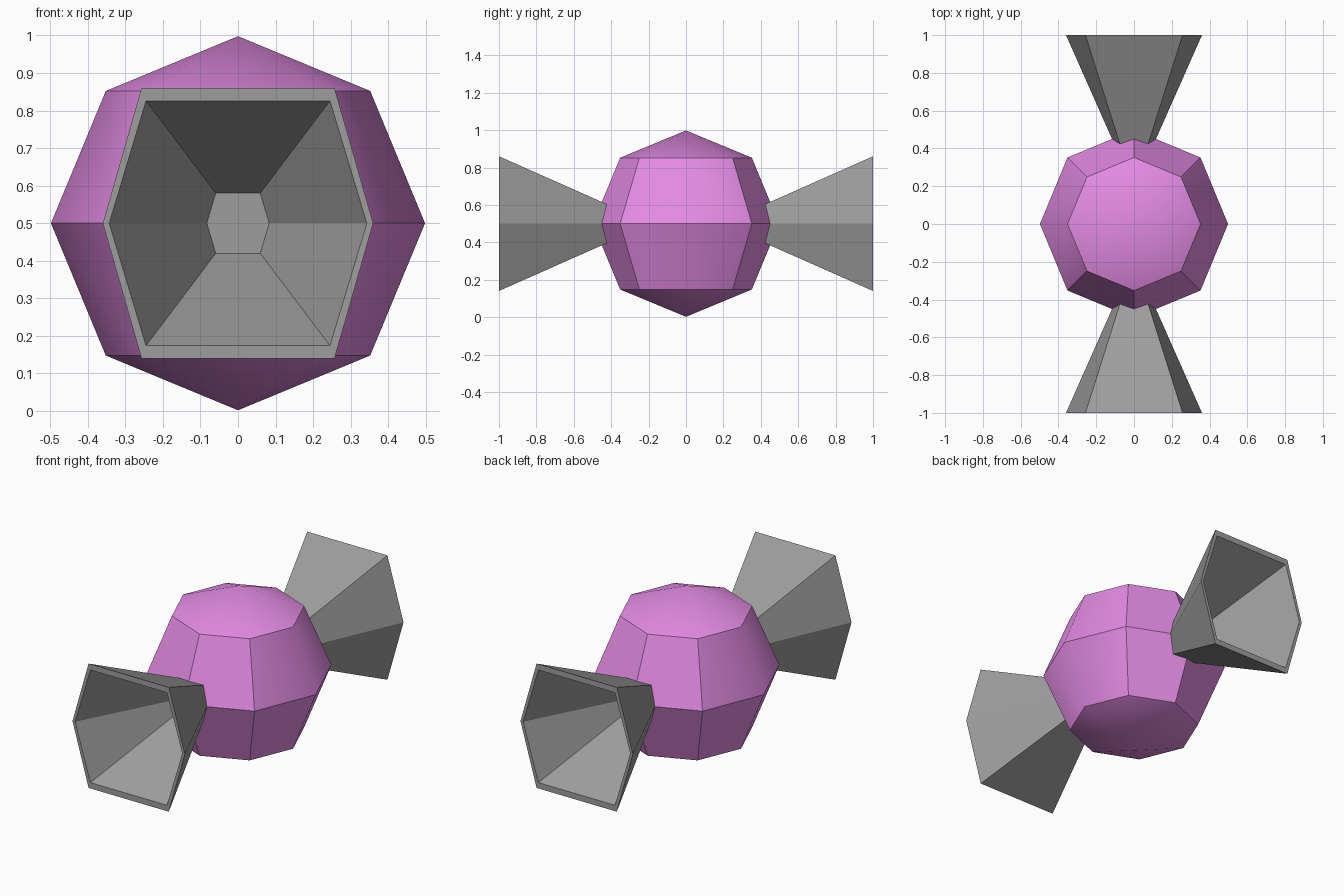
import bpy, bmesh, math
from mathutils import Vector

cube = bpy.data.objects.get("Cube")
if cube:
    bpy.data.objects.remove(cube, do_unlink=True)

CENTRE_Z = 0.5


def material(name, rgb):
    mat = bpy.data.materials.new(name)
    mat.use_nodes = True
    colour = (*rgb, 1)
    mat.diffuse_color = colour
    mat.node_tree.nodes["Principled BSDF"].inputs["Base Color"].default_value = colour
    return mat


def finish(bm, name, mat):
    bmesh.ops.recalc_face_normals(bm, faces=bm.faces)
    mesh = bpy.data.meshes.new(name)
    bm.to_mesh(mesh)
    bm.free()
    mesh.materials.append(mat)
    obj = bpy.data.objects.new(name, mesh)
    obj.location.z = CENTRE_Z
    bpy.context.collection.objects.link(obj)
    return obj


pink = material("orchid_pink", (0.77, 0.26, 0.77))
grey = material("mid_grey", (0.34, 0.34, 0.34))

# Faceted body: soft end caps and soft side seams, crisp edges elsewhere
bm = bmesh.new()
bmesh.ops.create_uvsphere(bm, u_segments=8, v_segments=4, radius=0.498)
for face in bm.faces:
    face.smooth = True
for edge in bm.edges:
    side_seam = all(abs(v.co.y) < 0.01 for v in edge.verts)
    edge.smooth = side_seam or edge.calc_face_angle(0) < math.radians(30)
finish(bm, "body", pink)


def hexagon(bm, y, width, height):
    """Six-sided ring across the y axis, with flat top and bottom."""
    corner = width * 0.714
    points = [(width, 0), (corner, height), (-corner, height),
              (-width, 0), (-corner, -height), (corner, -height)]
    return [bm.verts.new(Vector((x, y, z))) for x, z in points]


def bridge(bm, a, b):
    for i in range(len(a)):
        j = (i + 1) % len(a)
        bm.faces.new((a[i], a[j], b[j], b[i]))


# Hollow flared horns: buried base, outer rim, inner rim, recessed floor
def horn(name, side):
    bm = bmesh.new()
    sections = [(0.40, 0.094, 0.094), (1.0, 0.36, 0.36),
                (1.0, 0.343, 0.326), (0.50, 0.083, 0.08)]
    rings = [hexagon(bm, side * y, w, h) for y, w, h in sections]
    for a, b in zip(rings, rings[1:]):
        bridge(bm, a, b)
    bm.faces.new(rings[0])
    bm.faces.new(rings[-1])
    return finish(bm, name, grey)


horn("front_horn", -1)
horn("back_horn", 1)
